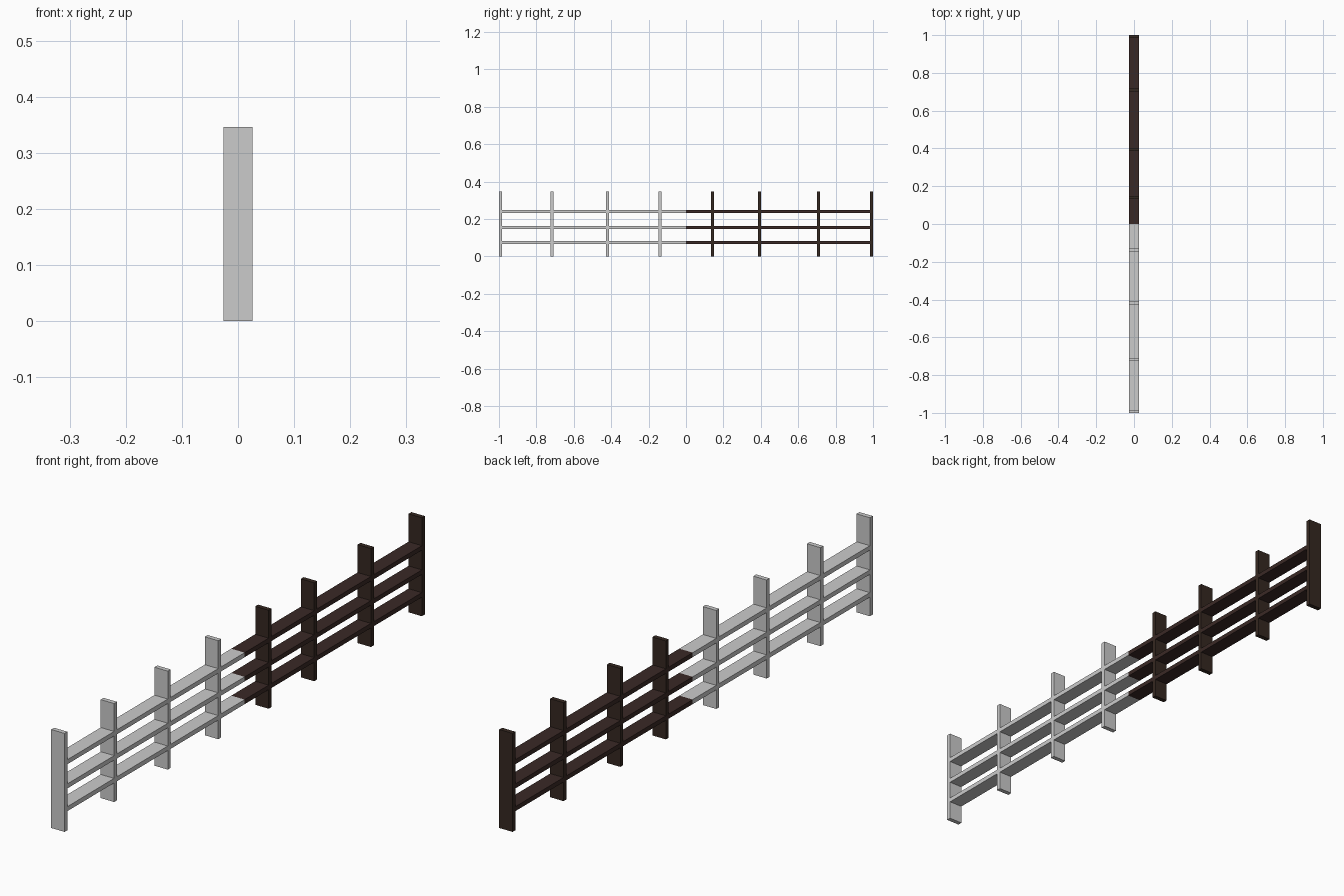
import bpy

if "Cube" in bpy.data.objects:
    bpy.data.objects.remove(bpy.data.objects["Cube"])

HALF_W = 0.026      # half width in x
HEIGHT = 0.346
THICK = 0.016       # board thickness


def material(name, rgb):
    m = bpy.data.materials.new(name)
    m.diffuse_color = (*rgb, 1)
    m.use_nodes = True
    m.node_tree.nodes["Principled BSDF"].inputs["Base Color"].default_value = m.diffuse_color
    return m


def board(name, y0, y1, z0, z1, mat=None):
    bpy.ops.mesh.primitive_cube_add(size=1, location=(0, (y0 + y1) / 2, (z0 + z1) / 2))
    ob = bpy.context.object
    ob.name = name
    ob.scale = (2 * HALF_W, y1 - y0, z1 - z0)
    bpy.ops.object.transform_apply(location=False, rotation=False, scale=True)
    if mat:
        ob.data.materials.append(mat)
    return ob


dark_post = material("dark_post_wood", (0.036, 0.021, 0.015))
dark_rail = material("dark_rail_wood", (0.042, 0.022, 0.019))

# Upright posts: plain half, then dark half
for i, y in enumerate((-0.992, -0.717, -0.419, -0.139)):
    board(f"plain_post_{i + 1}", y - THICK / 2, y + THICK / 2, 0, HEIGHT)
for i, y in enumerate((0.141, 0.394, 0.709, 0.992)):
    board(f"dark_post_{i + 1}", y - THICK / 2, y + THICK / 2, 0, HEIGHT, dark_post)

# Three horizontal rails on each half, meeting in the middle
for i, z in enumerate((0.075, 0.155, 0.24)):
    board(f"plain_rail_{i + 1}", -0.985, 0, z - THICK / 2, z + THICK / 2)
    board(f"dark_rail_{i + 1}", 0, 0.985, z - THICK / 2, z + THICK / 2, dark_rail)
